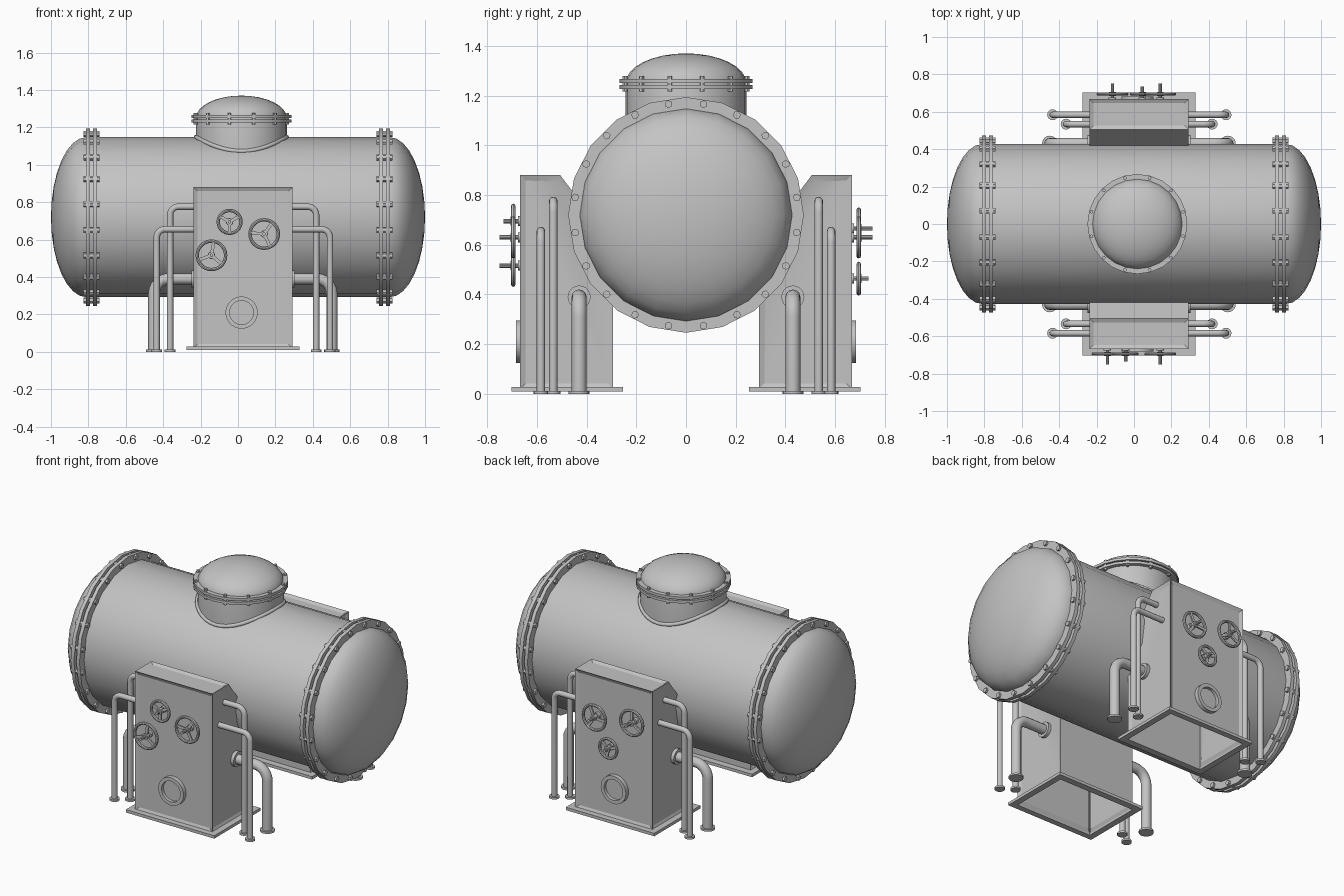
import bpy, bmesh, math
from mathutils import Matrix, Vector

if "Cube" in bpy.data.objects:
    bpy.data.objects.remove(bpy.data.objects["Cube"])

GREY = bpy.data.materials.new("machine grey")
GREY.diffuse_color = (0.55, 0.55, 0.55, 1)
GREY.use_nodes = True
GREY.node_tree.nodes["Principled BSDF"].inputs["Base Color"].default_value = GREY.diffuse_color
T, PI = Matrix.Translation, math.pi


def rot(deg, axis):
    return Matrix.Rotation(math.radians(deg), 4, axis)


def finish(bm, name, angle=35, recalc=True):
    bmesh.ops.remove_doubles(bm, verts=bm.verts, dist=1e-5)
    if recalc:
        bmesh.ops.recalc_face_normals(bm, faces=bm.faces)
    me = bpy.data.meshes.new(name)
    bm.to_mesh(me)
    bm.free()
    me.materials.append(GREY)
    for p in me.polygons:
        p.use_smooth = True
    me.set_sharp_from_angle(angle=math.radians(angle))
    ob = bpy.data.objects.new(name, me)
    bpy.context.collection.objects.link(ob)
    return ob


def lathe(bm, profile, segs, m=Matrix(), closed=False):
    """Revolve (radius, height) points around local z."""
    rings = [[bm.verts.new(m @ Vector((r * math.cos(2 * PI * i / segs), r * math.sin(2 * PI * i / segs), h)))
              for i in range(segs)] for r, h in profile]
    pairs = list(zip(rings, rings[1:])) + ([(rings[-1], rings[0])] if closed else [])
    for a, b in pairs:
        for i in range(segs):
            j = (i + 1) % segs
            bm.faces.new((a[i], a[j], b[j], b[i]))


def cyl(bm, r, h0, h1, segs, m=Matrix()):
    lathe(bm, [(0, h0), (r, h0), (r, h1), (0, h1)], segs, m)


def ring(bm, r_in, r_out, h0, h1, segs, m=Matrix()):
    lathe(bm, [(r_in, h0), (r_out, h0), (r_out, h1), (r_in, h1)], segs, m, True)


def box(bm, size, m):
    bmesh.ops.create_cube(bm, size=1, matrix=m @ Matrix.Diagonal((*size, 1)))


def sweep(name, pts, r, cyclic=False, res=4):
    """Round tube along a point list."""
    cu = bpy.data.curves.new(name, 'CURVE')
    cu.dimensions, cu.bevel_depth, cu.bevel_resolution = '3D', r, res
    sp = cu.splines.new('POLY')
    sp.points.add(len(pts) - 1)
    for p, co in zip(sp.points, pts):
        p.co = (*co, 1)
    sp.use_cyclic_u = cyclic
    tmp = bpy.data.objects.new(name, cu)
    bpy.context.collection.objects.link(tmp)
    dg = bpy.context.evaluated_depsgraph_get()
    bm = bmesh.new()
    me = bpy.data.meshes.new_from_object(tmp.evaluated_get(dg))
    bm.from_mesh(me)
    bpy.data.objects.remove(tmp)
    bpy.data.meshes.remove(me)
    return finish(bm, name, 50)


# Tank: barrel with rounded end caps, 20 sided
TZ, TR, SEG = 0.72, 0.428, 20
AX = T((0, 0, TZ)) @ rot(90, 'Y')
cap = [(TR * math.cos(a), 0.81 + 0.19 * math.sin(a)) for a in [i * PI / 16 for i in range(9)]]
bm = bmesh.new()
lathe(bm, [(r, -h) for r, h in reversed(cap)] + cap, SEG, AX)
finish(bm, "tank")

# Bolted flange pairs at both tank ends
for s, side in ((-1, "left"), (1, "right")):
    bm = bmesh.new()
    for x in (0.764, 0.802):
        ring(bm, TR - 0.02, 0.474, s * x - 0.011, s * x + 0.011, SEG, AX)
    finish(bm, side + "_tank_flange", 30)
    bm = bmesh.new()
    for i in range(20):
        cyl(bm, 0.016, s * 0.783 - 0.042, s * 0.783 + 0.042, 6, AX @ rot(9 + 18 * i, 'Z') @ T((0.451, 0, 0)))
    finish(bm, side + "_flange_bolts", 30)

# Dome on top: neck, lid, flange and weld bead
DX, DR = 0.018, 0.243
D = T((DX, 0, 0))
bm = bmesh.new()
lid = [(DR * math.cos(a), 1.25 + 0.12 * math.sin(a)) for a in [i * PI / 16 for i in range(9)]]
lathe(bm, [(DR, 1.04)] + lid, 24, D)
finish(bm, "dome")
bm = bmesh.new()
for z in (1.235, 1.259):
    ring(bm, DR - 0.02, 0.267, z - 0.008, z + 0.008, 24, D)
finish(bm, "dome_flange", 30)
bm = bmesh.new()
for i in range(12):
    cyl(bm, 0.01, 1.216, 1.278, 6, D @ rot(15 + 30 * i, 'Z') @ T((0.254, 0, 0)))
finish(bm, "dome_bolts", 30)
weld = []
for i in range(40):
    a = 2 * PI * i / 40
    y = DR * math.sin(a)
    weld.append((DX + DR * math.cos(a), y, TZ + math.sqrt(TR ** 2 - y * y)))
sweep("dome_weld", weld, 0.012, True, 2)

# Cabinets, pipes and valves on both sides
X0, X1 = -0.237, 0.291
XC, XW = (X0 + X1) / 2, X1 - X0
PROFILE = [(0.667, 0.02), (0.667, 0.88), (0.506, 0.88), (0.294, 0.6), (0.294, 0.02)]
WHEELS = {-1: [(-0.045, 0.695, 0.07), (0.14, 0.63, 0.085), (-0.142, 0.516, 0.085)],
          1: [(-0.115, 0.665, 0.085), (0.14, 0.63, 0.085), (0.045, 0.464, 0.068)]}


def pipe(name, side, x_end, y, z, r, bend):
    """Pipe out of the cabinet side, elbow, then down to the floor."""
    d = 1 if x_end > 0 else -1
    start = (X1 - 0.01) if d > 0 else (X0 + 0.01)
    pts = [(start, y, z)]
    for i in range(7):
        a = PI / 2 * i / 6
        pts.append((x_end - d * bend * (1 - math.sin(a)), y, z - bend * (1 - math.cos(a))))
    pts.append((x_end, y, 0.0))
    sweep(name, pts, r)
    bm = bmesh.new()
    cyl(bm, r + 0.012, 0, 0.012, 16, T((x_end, y, 0)))
    if r > 0.02:  # collar on the cabinet wall
        cyl(bm, r + 0.016, 0, 0.02, 20, T((start + d * 0.002, y, z)) @ rot(90 * d, 'Y'))
    finish(bm, name + "_collars")


for s, side in ((-1, "front"), (1, "back")):
    # Hollow cabinet shell with recessed panels, open below
    bm = bmesh.new()
    loops = [[bm.verts.new((x, s * y, z)) for y, z in PROFILE] for x in (X0, X1)]
    panels = [bm.faces.new(loops[0]), bm.faces.new(loops[1])]
    walls = []
    for i in range(5):
        j = (i + 1) % 5
        walls.append(bm.faces.new((loops[0][i], loops[0][j], loops[1][j], loops[1][i])))
    bmesh.ops.recalc_face_normals(bm, faces=bm.faces)
    bmesh.ops.delete(bm, geom=[walls[4 - 0]], context='FACES_ONLY')
    bmesh.ops.inset_individual(bm, faces=panels + walls[:2], thickness=0.03, depth=-0.01)
    finish(bm, side + "_cabinet", 20, False)

    # Base frame
    bm = bmesh.new()
    yc = s * 0.4795
    for x, w in ((-0.2555, 0.039), (0.3105, 0.039)):
        box(bm, (w, 0.45, 0.018), T((x, s * 0.478, 0.019)))
    for y in (0.685, 0.2735):
        w = 0.036 if y > 0.5 else 0.041
        box(bm, (XW, w, 0.018), T((XC, s * y, 0.019)))
    finish(bm, side + "_base_frame", 20)

    # Round inspection port
    F = T((0.019, s * 0.657, 0.21)) @ rot(-90 * s, 'X')
    bm = bmesh.new()
    lathe(bm, [(0.086, 0), (0.086, 0.026), (0.064, 0.026), (0.064, 0.006), (0, 0.006)], 28, F)
    finish(bm, side + "_inspection_port")

    # Valve handwheels
    for n, (x, z, r) in enumerate(WHEELS[s]):
        W = T((x, s * 0.657, z)) @ rot(-90 * s, 'X')
        bm = bmesh.new()
        rim = [(r - 0.009 + 0.009 * math.cos(k * PI / 4), 0.038 + 0.009 * math.sin(k * PI / 4)) for k in range(8)]
        lathe(bm, rim, 28, W, True)
        cyl(bm, 0.02, 0, 0.018, 12, W)
        cyl(bm, 0.018, 0.028, 0.05, 12, W)
        cyl(bm, 0.009, 0, 0.094 if r > 0.08 else 0.078, 10, W)
        for k in range(3):
            box(bm, (r - 0.02, 0.017, 0.009), W @ rot(30 + 120 * k + 25 * n, 'Z') @ T(((r - 0.005) / 2, 0, 0.038)))
        finish(bm, f"{side}_handwheel_{n + 1}")

    # Pipes, two thin and one thick on each flank
    for name, xl, xr, y, z, r, bend in (("upper_pipe", -0.363, 0.418, 0.534, 0.776, 0.017, 0.045),
                                        ("middle_pipe", -0.435, 0.492, 0.584, 0.655, 0.017, 0.045),
                                        ("lower_pipe", -0.45, 0.502, 0.43, 0.39, 0.03, 0.08)):
        pipe(f"{side}_{name}_left", side, xl, s * y, z, r, bend)
        pipe(f"{side}_{name}_right", side, xr, s * y, z, r, bend)
